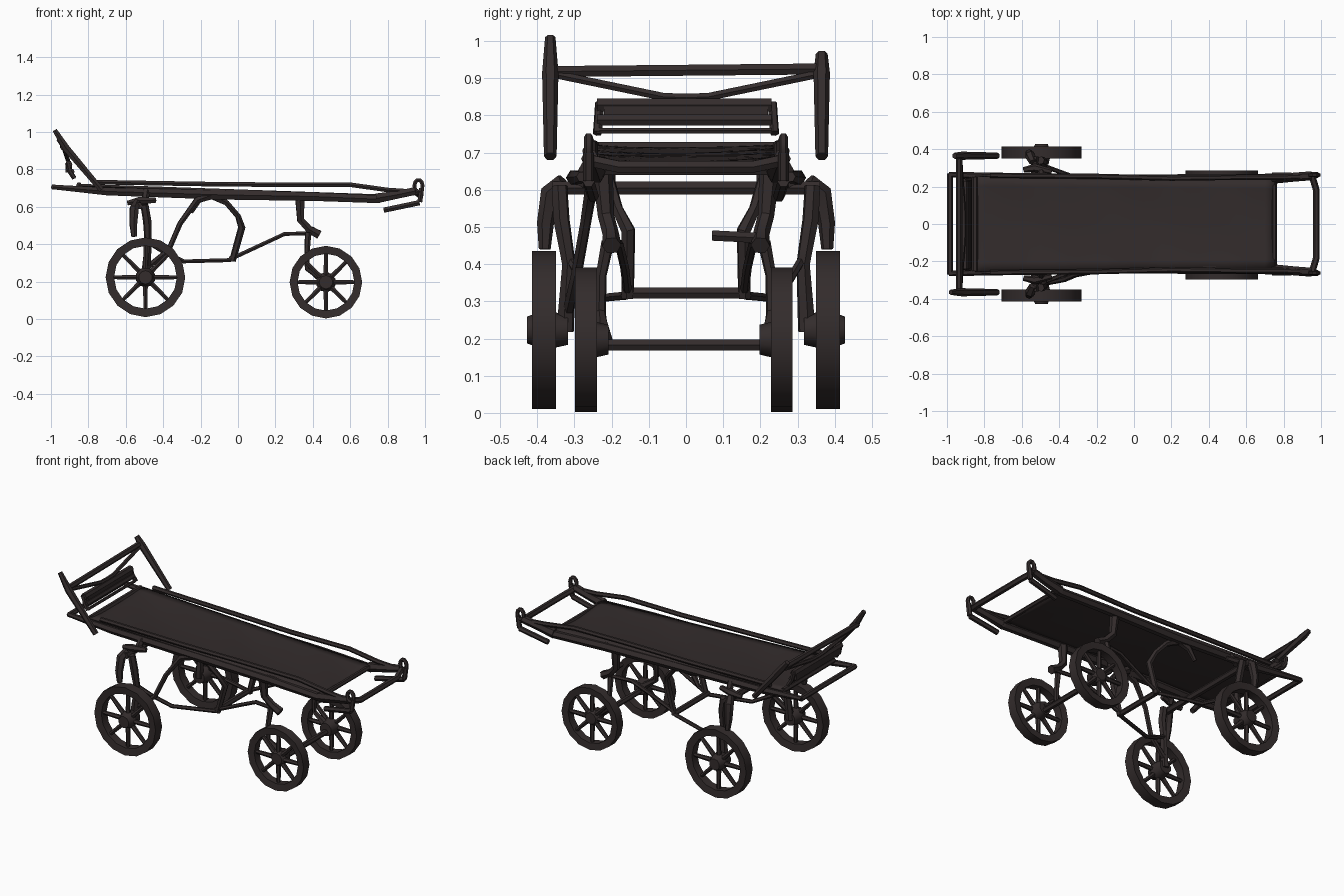
import bpy, bmesh, math
from mathutils import Vector, Matrix

cube = bpy.data.objects.get("Cube")
if cube:
    bpy.data.objects.remove(cube, do_unlink=True)

mat = bpy.data.materials.new("dark brown")
mat.use_nodes = True
colour = (0.033, 0.025, 0.025, 1)
mat.diffuse_color = colour
bsdf = mat.node_tree.nodes["Principled BSDF"]
bsdf.inputs["Base Color"].default_value = colour
bsdf.inputs["Roughness"].default_value = 0.9


def add_mesh(name, mesh):
    obj = bpy.data.objects.new(name, mesh)
    bpy.context.collection.objects.link(obj)
    mesh.materials.clear()
    mesh.materials.append(mat)
    bpy.ops.object.select_all(action="DESELECT")
    obj.select_set(True)
    bpy.context.view_layer.objects.active = obj
    bpy.ops.object.shade_smooth_by_angle(angle=math.radians(40))
    return obj


def from_bmesh(name, bm):
    bmesh.ops.recalc_face_normals(bm, faces=bm.faces)
    mesh = bpy.data.meshes.new(name)
    bm.to_mesh(mesh)
    bm.free()
    return add_mesh(name, mesh)


def tube(name, points, radius, closed=False):
    """Round bar along a path; radius is a number or one per point."""
    curve = bpy.data.curves.new(name, "CURVE")
    curve.dimensions = "3D"
    curve.bevel_depth = 1.0
    curve.bevel_resolution = 1
    curve.use_fill_caps = True
    spline = curve.splines.new("POLY")
    spline.points.add(len(points) - 1)
    spline.use_cyclic_u = closed
    for i, (point, co) in enumerate(zip(spline.points, points)):
        point.co = (*co, 1)
        point.radius = radius[i] if isinstance(radius, (list, tuple)) else radius
    temp = bpy.data.objects.new(name, curve)
    bpy.context.collection.objects.link(temp)
    graph = bpy.context.evaluated_depsgraph_get()
    mesh = bpy.data.meshes.new_from_object(temp.evaluated_get(graph))
    bpy.data.objects.remove(temp, do_unlink=True)
    return add_mesh(name, mesh)


def pair(name, points, radius, closed=False):
    """The same bar on both long sides of the cart."""
    for side, label in ((-1, "near"), (1, "far")):
        tube(f"{label}_{name}", [(x, side * y, z) for x, y, z in points], radius, closed)


def wheel(name, centre, radius, thick, width, hub_in, hub_out):
    bm = bmesh.new()
    sides, spokes = 16, 8
    # rim with a square section
    section = [(radius, -1), (radius, 1), (radius - thick, 0.85), (radius - thick, -0.85)]
    rings = []
    for i in range(sides):
        a = math.tau * i / sides
        rings.append([bm.verts.new((r * math.cos(a), s * width / 2, r * math.sin(a)))
                      for r, s in section])
    for i in range(sides):
        a, b = rings[i], rings[(i + 1) % sides]
        for j in range(4):
            k = (j + 1) % 4
            bm.faces.new((a[j], a[k], b[k], b[j]))
    # spokes
    for i in range(spokes):
        turn = Matrix.Rotation(math.tau * i / spokes, 4, "Y")
        bmesh.ops.create_cone(bm, cap_ends=True, segments=6, radius1=0.016, radius2=0.011,
                              depth=radius - thick / 2,
                              matrix=turn @ Matrix.Translation((0, 0, (radius - thick / 2) / 2)))
    # hub, wide in the middle and narrower at the ends
    side = 1 if centre[1] > 0 else -1
    for reach, end in ((hub_out, 0.036), (-hub_in, 0.04)):
        facing = Vector((0, side * reach, 0)).to_track_quat("Z", "Y").to_matrix().to_4x4()
        bmesh.ops.create_cone(bm, cap_ends=True, segments=10, radius1=0.054, radius2=end,
                              depth=abs(reach),
                              matrix=Matrix.Translation((0, side * reach / 2, 0)) @ facing)
    bmesh.ops.translate(bm, verts=bm.verts, vec=centre)
    from_bmesh(name, bm)


# Wheels
for side, label in ((-1, "near"), (1, "far")):
    wheel(f"{label}_large_wheel", (-0.495, side * 0.382, 0.223), 0.213, 0.045, 0.064, 0.065, 0.045)
    wheel(f"{label}_small_wheel", (0.47, side * 0.263 - 0.006, 0.197), 0.194, 0.042, 0.058, 0.06, 0.02)

# Canvas bed: slightly sagging sheet with soft cross folds
bm = bmesh.new()
bmesh.ops.create_grid(bm, x_segments=32, y_segments=10, size=1)
for v in bm.verts:
    x, u = -0.05 + 0.8 * v.co.x, v.co.y
    fold = 0.006 * math.sin(14 * x + 2 * u) * math.cos(5 * x)
    sag = (1 - u * u) * (0.01 + fold)
    v.co = (x, u * (0.245 - 0.012 * x), 0.693 - 0.035 * x - sag)
canvas = from_bmesh("canvas_bed", bm)
solid = canvas.modifiers.new("thickness", "SOLIDIFY")
solid.thickness = 0.012

# Long rails of the bed
pair("lower_rail", [(-0.99, 0.265, 0.706), (-0.7, 0.25, 0.682), (-0.1, 0.235, 0.664),
                    (0.4, 0.24, 0.655), (0.76, 0.245, 0.64)], [0.014, 0.024, 0.029, 0.027, 0.024])
pair("upper_rail", [(-0.77, 0.26, 0.732), (-0.2, 0.255, 0.722), (0.2, 0.245, 0.718),
                    (0.6, 0.25, 0.718), (0.8, 0.25, 0.69), (0.92, 0.255, 0.682)], 0.014)
pair("handle_rail", [(0.74, 0.245, 0.645), (0.85, 0.25, 0.664), (0.95, 0.258, 0.685)],
     [0.03, 0.024, 0.024])
tube("head_crossbar", [(-0.985, -0.27, 0.705), (-0.985, 0.27, 0.705)], 0.016)
tube("foot_crossbar", [(0.95, -0.265, 0.68), (0.975, -0.18, 0.662),
                       (0.975, 0.18, 0.662), (0.95, 0.265, 0.68)], 0.018)
tube("canvas_foot_bar", [(0.75, -0.24, 0.652), (0.75, 0.24, 0.652)], 0.014)
tube("canvas_head_bar", [(-0.85, -0.25, 0.715), (-0.85, 0.25, 0.715)], 0.016)

# End rings and hanging grips
ring = [(0.965 + 0.022 * math.cos(a), 0.262, 0.712 + 0.032 * math.sin(a))
        for a in (math.tau * i / 10 for i in range(10))]
pair("end_ring", ring, 0.012, closed=True)
pair("ring_stem", [(0.982, 0.262, 0.7), (0.972, 0.262, 0.625)], 0.015)
pair("hanging_grip", [(0.97, 0.262, 0.622), (0.78, 0.25, 0.582)], 0.016)

# Tilted push frame at the head
tube("near_push_post", [(-0.98, -0.365, 1.01), (-0.92, -0.365, 0.915), (-0.73, -0.365, 0.69)],
     [0.014, 0.022, 0.017])
tube("far_push_post", [(-0.96, 0.365, 0.965), (-0.92, 0.365, 0.915), (-0.73, 0.365, 0.69)],
     [0.016, 0.022, 0.017])
tube("push_bar", [(-0.935, -0.365, 0.918), (-0.935, 0.365, 0.925)], 0.017)
pair("push_brace", [(-0.93, 0.35, 0.91), (-0.91, 0.06, 0.85), (-0.91, 0, 0.848)], 0.012)

# Folded head rest, held up by the push frame
for name, x, z, r in (("upper", -0.905, 0.828, 0.02), ("lower", -0.89, 0.788, 0.017),
                      ("bottom", -0.875, 0.759, 0.009)):
    tube(f"{name}_head_rest_bar", [(x, -0.24, z), (x, 0.23, z)], r)
bm = bmesh.new()
bmesh.ops.create_cube(bm, size=1, matrix=Matrix.Translation((-0.905, 0, 0.807))
                      @ Matrix.Diagonal((0.035, 0.44, 0.045, 1)))
from_bmesh("head_rest_panel", bm)
pair("head_rest_end", [(-0.91, 0.232, 0.835), (-0.9, 0.235, 0.79), (-0.875, 0.238, 0.752)], 0.013)

# Arched frame over the large wheels
tube("large_axle_arch", [(-0.53, -0.36, 0.605), (-0.53, 0.36, 0.605)], 0.02)
pair("outer_fork_leg", [(-0.54, 0.33, 0.625), (-0.555, 0.365, 0.592), (-0.56, 0.378, 0.51),
                        (-0.555, 0.38, 0.44)], [0.02, 0.027, 0.023, 0.016])
pair("inner_fork_leg", [(-0.5, 0.34, 0.61), (-0.485, 0.335, 0.52), (-0.48, 0.315, 0.4),
                        (-0.495, 0.325, 0.22)], [0.022, 0.023, 0.019, 0.025])
pair("fork_cap", [(-0.59, 0.29, 0.62), (-0.53, 0.3, 0.632), (-0.44, 0.28, 0.635)],
     [0.014, 0.023, 0.015])
pair("frame_mount", [(-0.5, 0.29, 0.615), (-0.49, 0.25, 0.685)], 0.02)

# Curved brace on the near side, and its short mounting stub on the far side
tube("near_curved_brace", [(-0.14, -0.235, 0.665), (-0.22, -0.25, 0.635), (-0.31, -0.27, 0.51),
                           (-0.37, -0.295, 0.37), (-0.48, -0.315, 0.28)],
     [0.028, 0.018, 0.015, 0.015, 0.016])
tube("far_brace_stub", [(-0.14, 0.225, 0.665), (-0.21, 0.225, 0.635), (-0.25, 0.23, 0.57)],
     [0.028, 0.018, 0.012])

# Reach rods and linking bars
pair("reach_rod", [(-0.48, 0.31, 0.41), (-0.4, 0.28, 0.36), (-0.29, 0.24, 0.308),
                   (-0.04, 0.165, 0.315)], 0.012)
pair("middle_brace", [(-0.13, 0.215, 0.66), (-0.06, 0.205, 0.62), (0, 0.185, 0.55),
                      (0.02, 0.155, 0.49), (-0.03, 0.157, 0.31)], [0.026, 0.016, 0.016, 0.02, 0.018])
tube("middle_crossbar", [(-0.035, -0.17, 0.322), (-0.035, 0.17, 0.322)], 0.017)
pair("forward_rod", [(-0.03, 0.157, 0.325), (0.11, 0.165, 0.39), (0.25, 0.18, 0.455),
                     (0.4, 0.2, 0.458)], 0.012)

# Legs and axle of the small wheels
pair("small_wheel_leg", [(0.33, 0.225, 0.65), (0.335, 0.215, 0.53), (0.38, 0.202, 0.48),
                         (0.435, 0.2, 0.45)], [0.028, 0.022, 0.022, 0.026])
pair("small_wheel_strut", [(0.375, 0.21, 0.46), (0.37, 0.228, 0.37), (0.37, 0.23, 0.27),
                           (0.4, 0.228, 0.25), (0.47, 0.222, 0.2)], [0.018, 0.015, 0.015, 0.016, 0.026])
tube("small_axle", [(0.47, -0.23, 0.182), (0.47, 0.23, 0.182)], 0.017)
tube("spring_step", [(0.4, 0.07, 0.477), (0.4, 0.21, 0.47)], 0.016)
